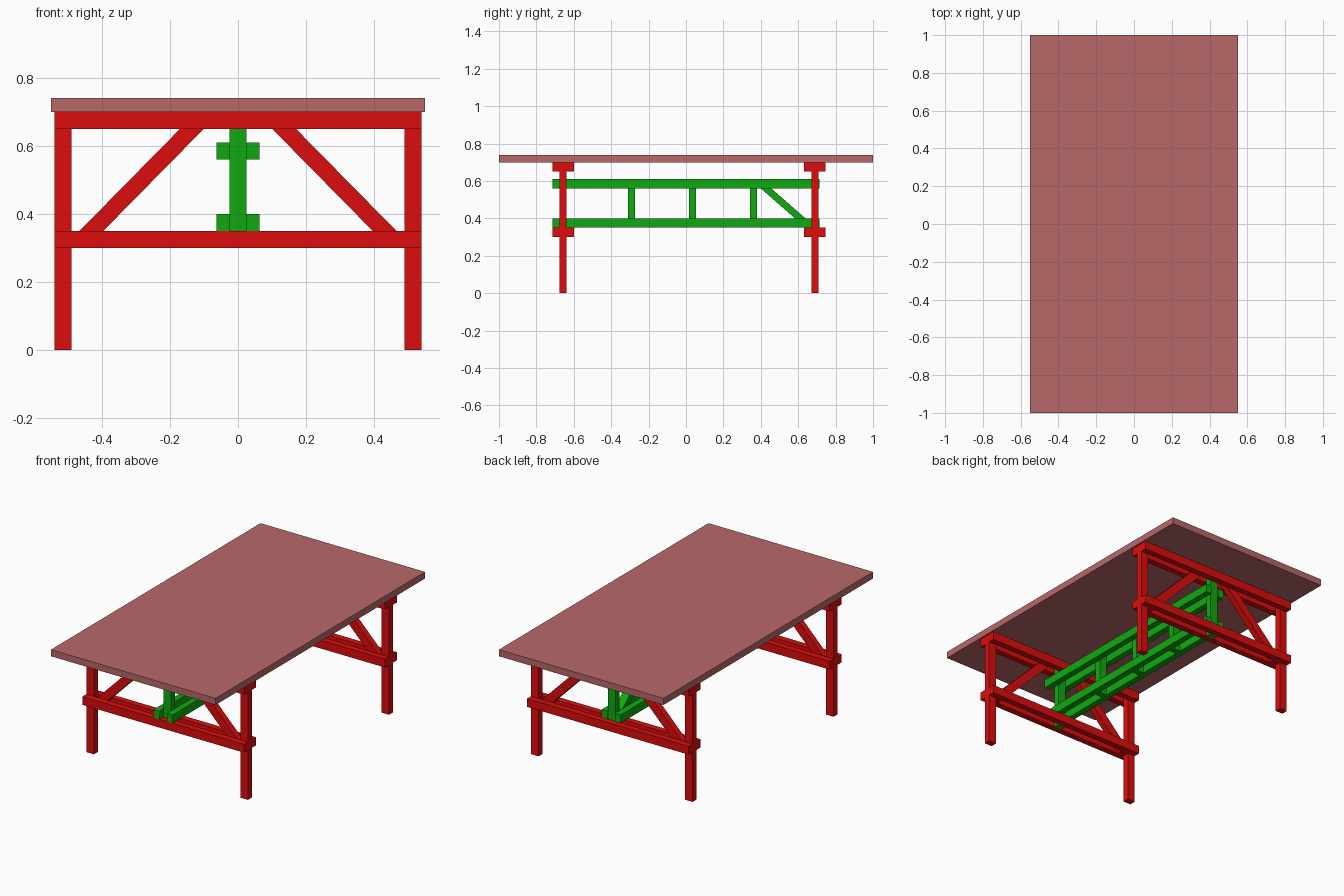
import bpy

if "Cube" in bpy.data.objects:
    bpy.data.objects.remove(bpy.data.objects["Cube"])


def material(name, rgb):
    m = bpy.data.materials.new(name)
    m.diffuse_color = (*rgb, 1)
    m.use_nodes = True
    m.node_tree.nodes["Principled BSDF"].inputs["Base Color"].default_value = m.diffuse_color
    return m


TOP = material("dusty_red", (0.48, 0.14, 0.14))
RED = material("red", (0.72, 0.004, 0.004))
GREEN = material("green", (0.005, 0.40, 0.005))
T = 0.038  # board thickness
W = 0.05   # board width


def prism(name, profile, point, mat):
    """Extrude a counter-clockwise 4-point profile; point(u, v, side) maps it to 3D."""
    verts = [point(u, v, s) for s in (0, 1) for u, v in profile]
    n = len(profile)
    faces = [tuple(range(n))[::-1], tuple(range(n, 2 * n))]
    faces += [(i, (i + 1) % n, n + (i + 1) % n, n + i) for i in range(n)]
    me = bpy.data.meshes.new(name)
    me.from_pydata(verts, [], faces)
    me.materials.append(mat)
    ob = bpy.data.objects.new(name, me)
    bpy.context.collection.objects.link(ob)
    # keep normals outward whichever plane the profile lies in
    bpy.context.view_layer.objects.active = ob
    bpy.ops.object.mode_set(mode='EDIT')
    bpy.ops.mesh.select_all(action='SELECT')
    bpy.ops.mesh.normals_make_consistent(inside=False)
    bpy.ops.object.mode_set(mode='OBJECT')
    return ob


def box(name, x, y, z, mat):
    prof = [(x[0], y[0]), (x[1], y[0]), (x[1], y[1]), (x[0], y[1])]
    return prism(name, prof, lambda u, v, s: (u, v, z[s]), mat)


def slanted(a, b, half):
    """Sloping board profile with level-cut ends, a and b on its centre line."""
    return [(a[0] - half, a[1]), (a[0] + half, a[1]),
            (b[0] + half, b[1]), (b[0] - half, b[1])]


# Table top
box("table_top", (-0.55, 0.55), (-1, 1), (0.70, 0.74), TOP)

# Two end trestles
for end, yc in (("front", -0.657), ("back", 0.689)):
    mid = (yc - T / 2, yc + T / 2)
    for side, s in (("left", -1), ("right", 1)):
        xs = sorted((s * 0.54, s * 0.49))
        box(f"{end}_{side}_leg", xs, mid, (0, 0.70), RED)
        # Diagonal brace between the paired rails
        prism(f"{end}_{side}_brace",
              slanted((s * 0.48, 0.30), (s * 0.086, 0.70), 0.035),
              lambda u, v, k: (u, mid[k], v), RED)
    # Paired cross rails sandwiching the legs
    for level, z in (("lower", 0.30), ("upper", 0.65)):
        for face, k in (("outer", -1), ("inner", 1)):
            y = yc + k * T
            box(f"{end}_{level}_{face}_rail", (-0.54, 0.54),
                (y - T / 2, y + T / 2), (z, z + W), RED)
    # Centre post of the trestle
    box(f"{end}_centre_post", (-W / 2, W / 2), mid, (0.30, 0.70), GREEN)

# Long stretchers, paired either side of the posts
for level, z in (("lower", 0.35), ("upper", 0.56)):
    for side, s in (("left", -1), ("right", 1)):
        xs = sorted((s * W / 2, s * (W / 2 + T)))
        box(f"{level}_{side}_stretcher", xs, (-0.715, 0.715), (z, z + W), GREEN)

# Short posts between the stretchers
for i, yc in enumerate((-0.292, 0.035, 0.36)):
    box(f"stretcher_post_{i + 1}", (-W / 2, W / 2), (yc - T / 2, yc + T / 2),
        (0.35, 0.61), GREEN)

# Single diagonal strut at the back end
prism("stretcher_strut", slanted((0.668, 0.35), (0.371, 0.61), 0.028),
      lambda u, v, k: ((-W / 2, W / 2)[k], u, v), GREEN)
